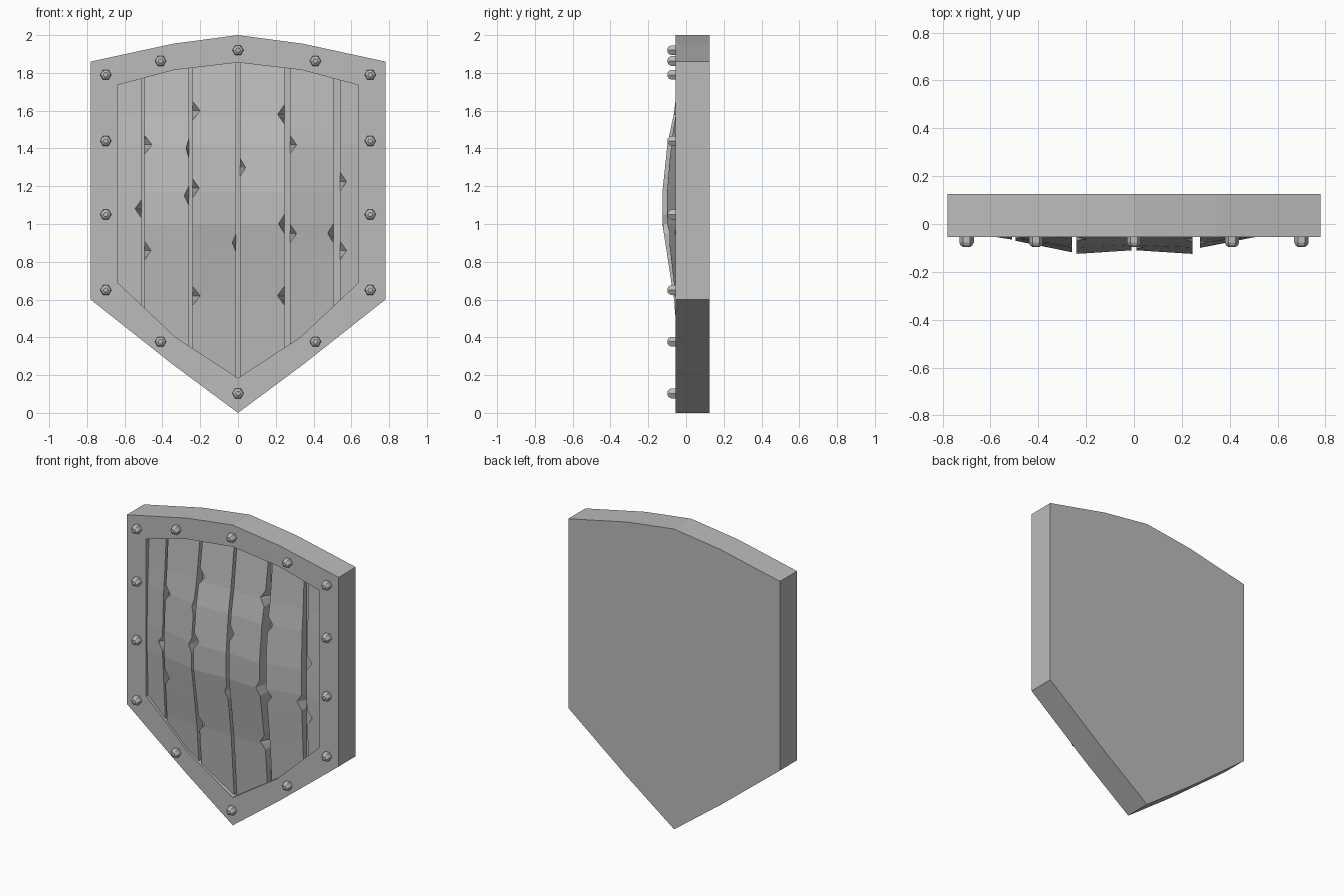
import bpy, bmesh, math
from mathutils import Vector, Matrix

if "Cube" in bpy.data.objects:
    bpy.data.objects.remove(bpy.data.objects["Cube"])

grey = bpy.data.materials.new("plain grey")
grey.use_nodes = True
grey.diffuse_color = (0.5, 0.5, 0.5, 1)
grey.node_tree.nodes["Principled BSDF"].inputs["Base Color"].default_value = (0.5, 0.5, 0.5, 1)

FRONT, FLOOR, BACK = -0.055, 0.0, 0.125


def finish(name, bm):
    bmesh.ops.recalc_face_normals(bm, faces=bm.faces)
    mesh = bpy.data.meshes.new(name)
    bm.to_mesh(mesh)
    bm.free()
    mesh.materials.append(grey)
    obj = bpy.data.objects.new(name, mesh)
    bpy.context.collection.objects.link(obj)
    return obj


def mirrored(half):
    """Close a right-hand outline, top to tip, with its left-hand mirror."""
    return half + [(-x, z) for x, z in half[-2:0:-1]]


def interp(points, t):
    """Piecewise linear lookup in ascending (t, value) points."""
    for (a, va), (b, vb) in zip(points, points[1:]):
        if t <= b:
            return va + (vb - va) * max(0, t - a) / (b - a)
    return points[-1][1]


# Shield body: solid back with a raised rim
outer = mirrored([(0, 2), (0.34, 1.955), (0.78, 1.86), (0.78, 0.6), (0.35, 0.26), (0, 0)])
inner = mirrored([(0, 1.855), (0.34, 1.815), (0.638, 1.735), (0.638, 0.69), (0.33, 0.4), (0, 0.185)])

bm = bmesh.new()
loops = [[bm.verts.new((x, y, z)) for x, z in outline]
         for outline, y in ((outer, BACK), (outer, FRONT), (inner, FRONT), (inner, FLOOR))]
bm.faces.new(loops[0])
bm.faces.new(loops[-1])
for a, b in zip(loops, loops[1:]):
    for i in range(len(a)):
        j = (i + 1) % len(a)
        bm.faces.new((a[i], a[j], b[j], b[i]))
finish("shield_body", bm)

# Vertical bulge shared by all planks
BULGE = [(0.1, 0), (0.6, 0.42), (0.83, 0.75), (1.0, 1), (1.17, 1), (1.42, 0.75), (1.57, 0.45), (1.9, 0)]
CHIP = 0.05


def edge_x(x, chips, z):
    """Plank edge position, moved inward where a chip is missing."""
    for cz, cx in chips:
        if abs(z - cz) < CHIP:
            return x + (cx - x) * (1 - abs(z - cz) / CHIP)
    return x


def plank(name, left, right, left_rise, right_rise, left_chips=(), right_chips=()):
    levels = {z for z, _ in BULGE}
    for cz, _ in (*left_chips, *right_chips):
        levels |= {round(cz - CHIP, 3), cz, round(cz + CHIP, 3)}
    bm = bmesh.new()
    rows = []
    for z in sorted(levels):
        xl, xr = edge_x(left, left_chips, z), edge_x(right, right_chips, z)
        row = [(left, FLOOR)]
        for x in (xl, xr):
            rise = left_rise + (right_rise - left_rise) * (x - left) / (right - left)
            row.append((x, -0.02 - rise * interp(BULGE, z)))
        row.append((right, FLOOR))
        rows.append([bm.verts.new((x, y, z)) for x, y in row])
    for a, b in zip(rows, rows[1:]):
        for i in range(3):
            bm.faces.new((a[i], a[i + 1], b[i + 1], b[i]))
    # Trim the ends to the inside of the rim
    for (x1, z1), (x2, z2) in zip(inner, inner[1:] + inner[:1]):
        bmesh.ops.bisect_plane(bm, geom=bm.verts[:] + bm.edges[:] + bm.faces[:],
                               plane_co=(x1, 0, z1), plane_no=(z1 - z2, 0, x2 - x1),
                               clear_outer=True)
    finish(name, bm)


plank("plank_far_right", -0.638, -0.51, 0.025, 0.045, (), [(1.08, -0.545)])
plank("plank_mid_right", -0.495, -0.26, 0.05, 0.098,
      [(1.42, -0.455), (0.86, -0.46)], [(1.4, -0.275), (1.15, -0.285)])
plank("plank_inner_right", -0.24, -0.01, 0.105, 0.09,
      [(1.6, -0.2), (1.19, -0.205), (0.62, -0.2)], [(0.9, -0.03)])
plank("plank_inner_left", 0.01, 0.245, 0.09, 0.105,
      [(1.3, 0.04)], [(1.58, 0.21), (1.0, 0.215), (0.62, 0.21)])
plank("plank_mid_left", 0.275, 0.505, 0.08, 0.035,
      [(1.42, 0.31), (0.95, 0.31)], [(0.95, 0.475)])
plank("plank_far_left", 0.54, 0.638, 0.03, 0.015, [(1.225, 0.575), (0.86, 0.575)])


# Hexagonal rivets around the rim
def rivet(name, x, z):
    bm = bmesh.new()
    rings = []
    for r, y in ((0.03, FRONT + 0.01), (0.03, -0.078), (0.024, -0.09), (0.013, -0.097)):
        rings.append([bm.verts.new((x + r * math.cos(k * math.pi / 3), y,
                                    z + r * math.sin(k * math.pi / 3))) for k in range(6)])
    for a, b in zip(rings, rings[1:]):
        for k in range(6):
            n = (k + 1) % 6
            bm.faces.new((a[k], a[n], b[n], b[k]))
    bm.faces.new(rings[0])
    bm.faces.new(rings[-1])
    finish(name, bm)


side_rivets = [(0.7, 1.79), (0.7, 1.44), (0.7, 1.05), (0.7, 0.65), (0.41, 1.863), (0.41, 0.377)]
for n, (x, z) in enumerate(side_rivets, 1):
    rivet(f"rivet_left_{n}", x, z)
    rivet(f"rivet_right_{n}", -x, z)
rivet("rivet_top", 0, 1.92)
rivet("rivet_bottom", 0, 0.103)
